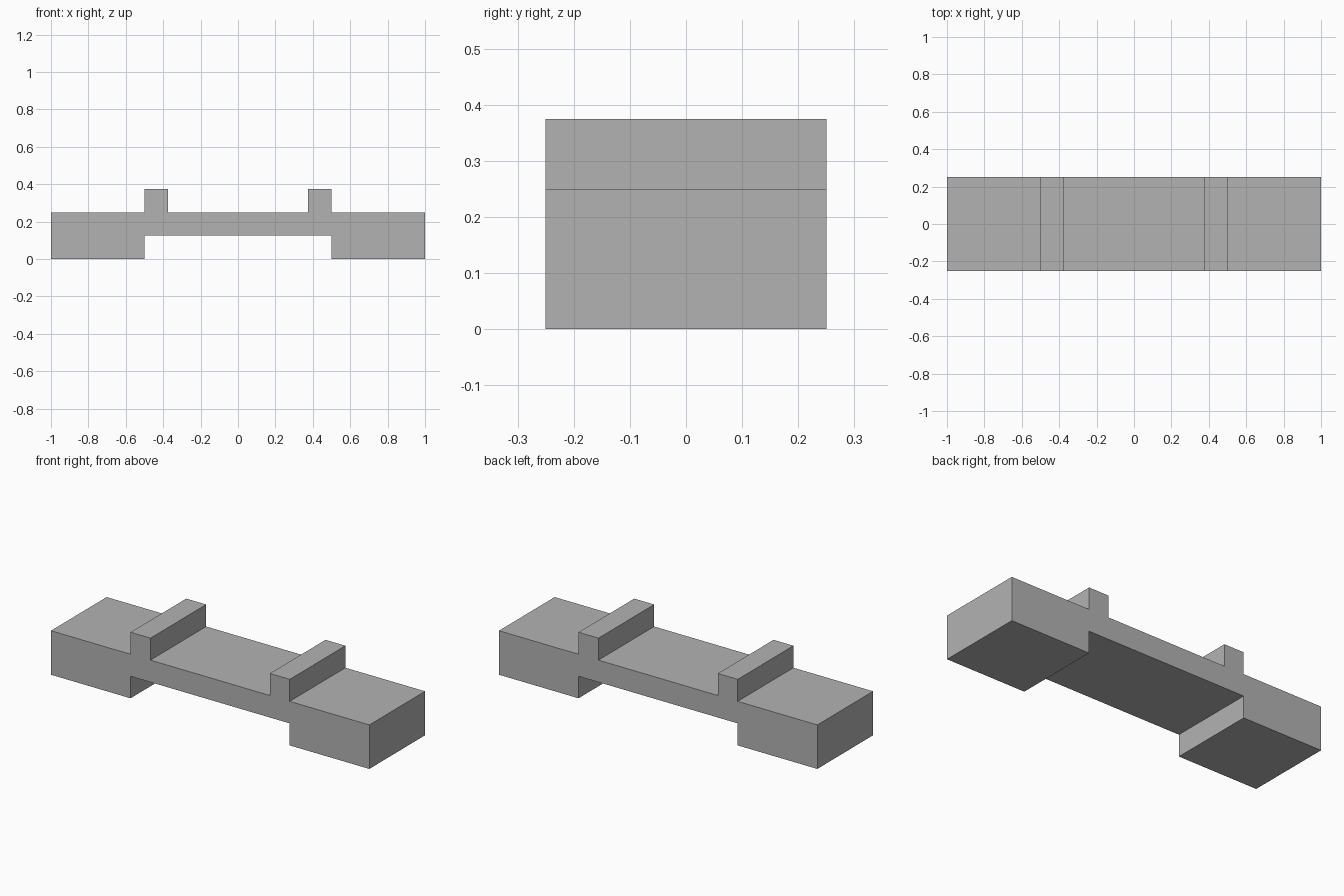
import bpy
import bmesh

cube = bpy.data.objects.get("Cube")
if cube:
    bpy.data.objects.remove(cube, do_unlink=True)

HALF_DEPTH = 0.25

# Single grey material
grey = bpy.data.materials.new("plain grey")
grey.use_nodes = True
colour = (0.45, 0.45, 0.45, 1)
grey.diffuse_color = colour
grey.node_tree.nodes["Principled BSDF"].inputs["Base Color"].default_value = colour

# Left half of the side profile: raised span, foot block, upright rib
half = [(0.5, 0.125), (0.5, 0), (1, 0), (1, 0.25),
        (0.5, 0.25), (0.5, 0.375), (0.375, 0.375), (0.375, 0.25)]
profile = half + [(-x, z) for x, z in reversed(half)]

# Extrude the mirrored profile from front to back
bm = bmesh.new()
front = bm.faces.new([bm.verts.new((x, -HALF_DEPTH, z)) for x, z in profile])
back = bmesh.ops.extrude_face_region(bm, geom=[front], use_keep_orig=True)
for v in back["geom"]:
    if isinstance(v, bmesh.types.BMVert):
        v.co.y = HALF_DEPTH
bmesh.ops.recalc_face_normals(bm, faces=bm.faces)

mesh = bpy.data.meshes.new("ribbed_bridge")
bm.to_mesh(mesh)
bm.free()
mesh.materials.append(grey)
bridge = bpy.data.objects.new("ribbed_bridge", mesh)
bpy.context.collection.objects.link(bridge)
